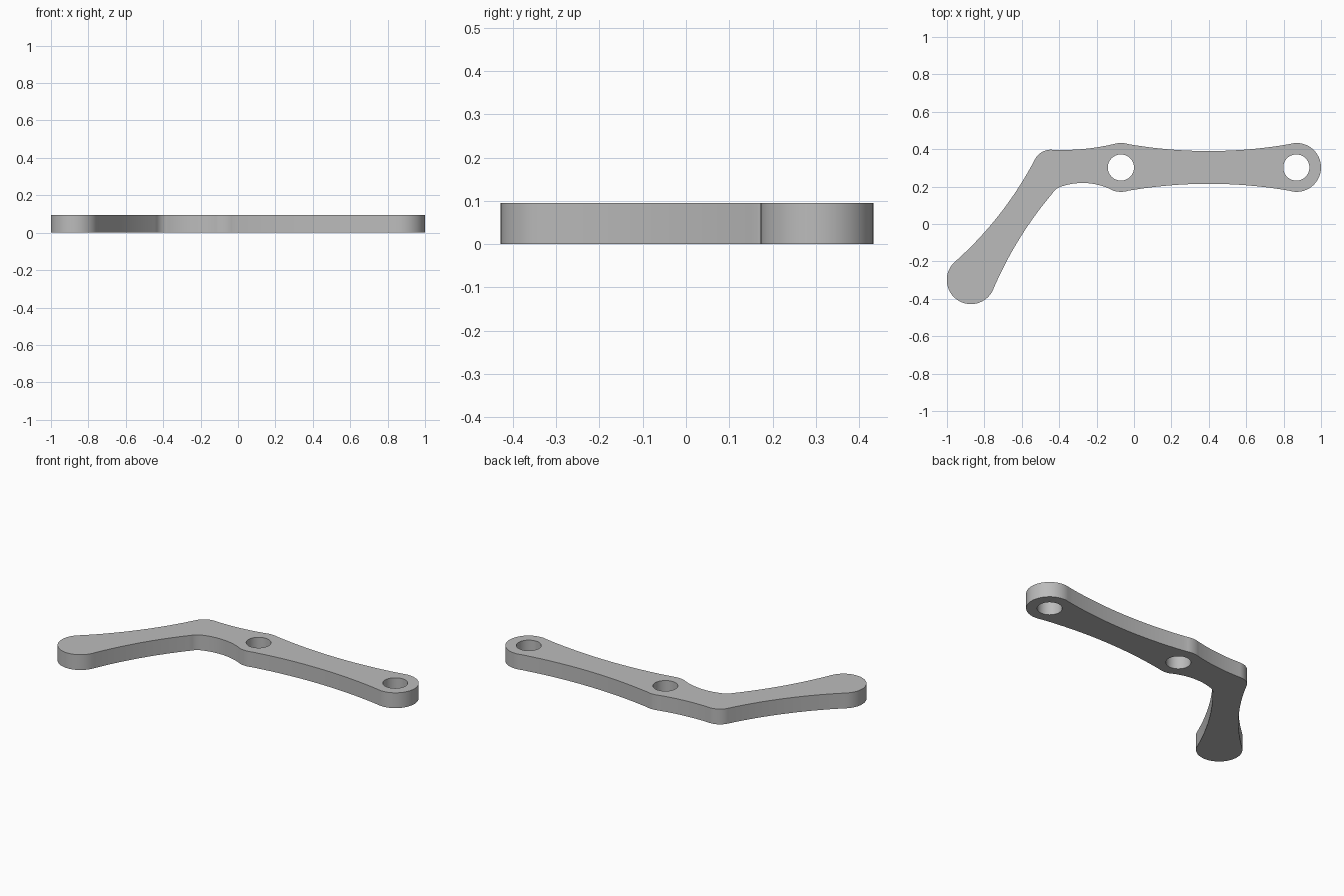
import bpy
import bmesh
import math
from mathutils import Vector

THICKNESS = 0.095
HOLE_RADIUS = 0.07

cube = bpy.data.objects.get("Cube")
if cube:
    bpy.data.objects.remove(cube, do_unlink=True)

grey = bpy.data.materials.new("plain_grey")
grey.use_nodes = True
grey.diffuse_color = (0.5, 0.5, 0.5, 1)
grey.node_tree.nodes["Principled BSDF"].inputs["Base Color"].default_value = (0.5, 0.5, 0.5, 1)


def arc(a, m, b, steps):
    """Points of the circular arc from a through m, leaving out b."""
    a, m, b = Vector(a), Vector(m), Vector(b)
    u, v = m - a, b - a
    d = 2 * u.cross(v)
    c = a + Vector((v.y * u.dot(u) - u.y * v.dot(v),
                    u.x * v.dot(v) - v.x * u.dot(u))) / d
    start = math.atan2(a.y - c.y, a.x - c.x)
    end = math.atan2(b.y - c.y, b.x - c.x)
    turn = (end - start) % math.tau
    if d < 0:
        turn -= math.tau
    r = (a - c).length
    return [c + r * Vector((math.cos(start + turn * i / steps),
                            math.sin(start + turn * i / steps))) for i in range(steps)]


def circle(x, y, r, steps=48):
    return [Vector((x + r * math.cos(math.tau * i / steps),
                    y + r * math.sin(math.tau * i / steps))) for i in range(steps)]


# Lever outline: alternating arc ends and the points the arcs pass through
path = [
    (0.83, 0.427), (0.40, 0.39), (-0.03, 0.427),      # long arm, back edge
    (-0.07, 0.433), (-0.11, 0.427),                   # middle boss, back
    (-0.26, 0.402), (-0.44, 0.397),                   # short neck, back
    (-0.495, 0.383), (-0.53, 0.345),                  # elbow, outer corner
    (-0.705, 0.07), (-0.955, -0.20),                  # handle, outer edge
    (-0.92, -0.419), (-0.755, -0.355),                # round handle end
    (-0.613, -0.08), (-0.435, 0.165),                 # handle, inner edge
    (-0.415, 0.187), (-0.38, 0.203),                  # elbow, inner corner
    (-0.26, 0.219), (-0.11, 0.178),                   # short neck, front
    (-0.07, 0.172), (-0.03, 0.178),                   # middle boss, front
    (0.40, 0.215), (0.83, 0.178),                     # long arm, front edge
    (1.0, 0.302),                                     # round arm end
]
outline = []
for i in range(0, len(path), 2):
    a, m, b = path[i], path[i + 1], path[(i + 2) % len(path)]
    outline += arc(a, m, b, 32)

# Fill the outline around both pivot holes and give it thickness
bm = bmesh.new()
for loop in (outline, circle(-0.07, 0.302, HOLE_RADIUS), circle(0.868, 0.302, HOLE_RADIUS)):
    verts = [bm.verts.new((p.x, p.y, 0)) for p in loop]
    for i, v in enumerate(verts):
        bm.edges.new((verts[i - 1], v))
bmesh.ops.triangle_fill(bm, edges=bm.edges[:], use_beauty=True, normal=(0, 0, 1))
top = bmesh.ops.extrude_face_region(bm, geom=bm.faces[:], use_keep_orig=True)["geom"]
bmesh.ops.translate(bm, vec=(0, 0, THICKNESS),
                    verts=[g for g in top if isinstance(g, bmesh.types.BMVert)])
bmesh.ops.recalc_face_normals(bm, faces=bm.faces[:])

mesh = bpy.data.meshes.new("bent_lever")
bm.to_mesh(mesh)
bm.free()
mesh.materials.append(grey)
lever = bpy.data.objects.new("bent_lever", mesh)
bpy.context.collection.objects.link(lever)
bpy.ops.object.select_all(action="DESELECT")
lever.select_set(True)
bpy.context.view_layer.objects.active = lever
bpy.ops.object.shade_smooth_by_angle(angle=math.radians(30))
